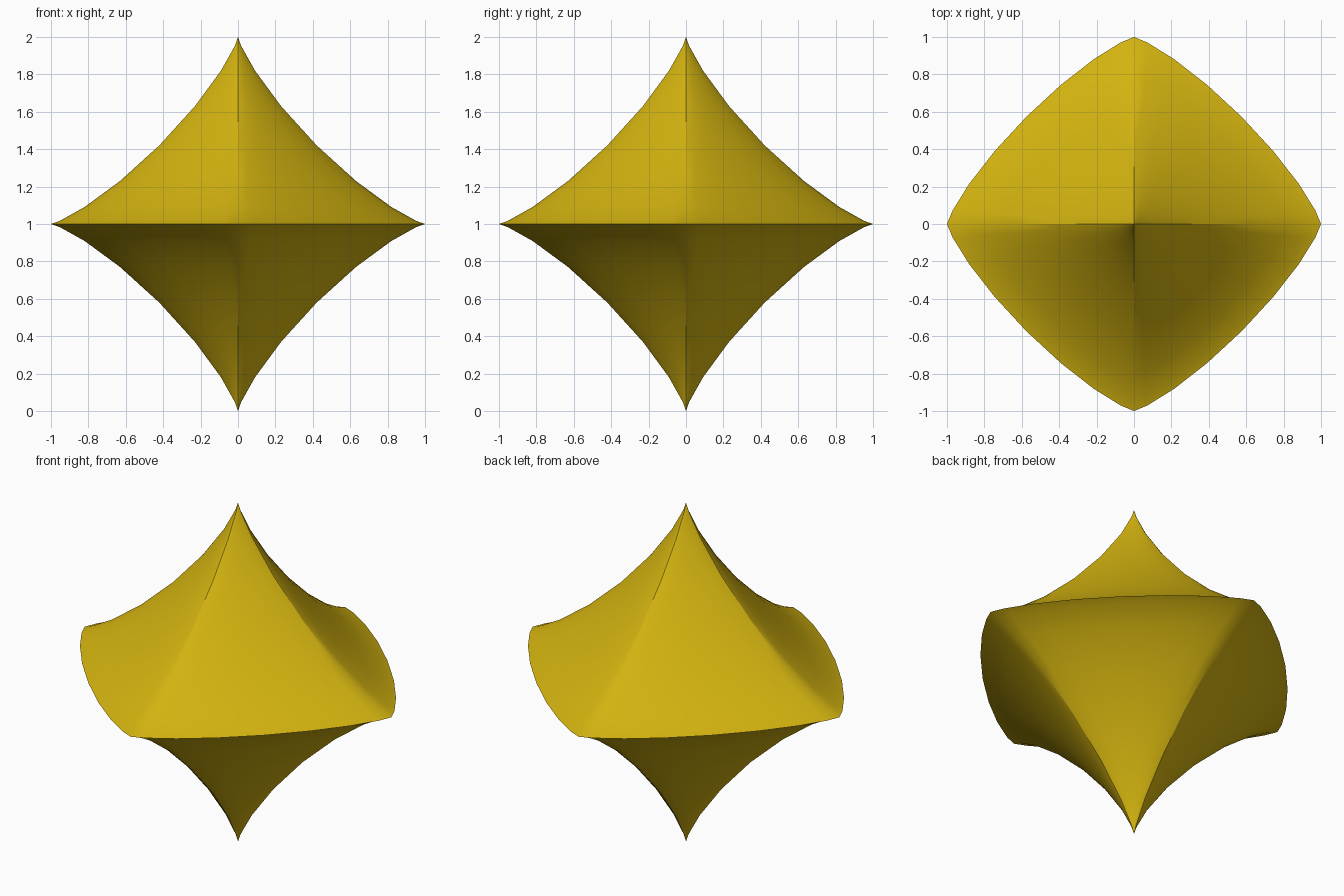
import bpy, bmesh, math

cube = bpy.data.objects.get("Cube")
if cube:
    bpy.data.objects.remove(cube, do_unlink=True)

SEGMENTS = 32          # around the vertical axis
RINGS = 16             # from bottom tip to top tip
PINCH = 2.5            # concave profile from tip to corner
BULGE = 1.6            # convex, four-cornered outline


def power(value, exponent):
    """Signed power, with tiny values snapped to zero."""
    if abs(value) < 1e-6:
        return 0.0
    return math.copysign(abs(value) ** exponent, value)


# Gold material
gold = bpy.data.materials.new("gold yellow")
gold.use_nodes = True
color = (0.65, 0.45, 0.005, 1.0)
gold.diffuse_color = color
gold.node_tree.nodes["Principled BSDF"].inputs["Base Color"].default_value = color

# Rings of the pinched, four-cornered body
bm = bmesh.new()
rings = []
for i in range(1, RINGS):
    lat = math.pi * (i / RINGS - 0.5)
    radius, height = power(math.cos(lat), PINCH), 1 + power(math.sin(lat), PINCH)
    ring = []
    for j in range(SEGMENTS):
        lon = math.tau * j / SEGMENTS
        ring.append(bm.verts.new((radius * power(math.cos(lon), BULGE),
                                  radius * power(math.sin(lon), BULGE), height)))
    rings.append(ring)
bottom_tip = bm.verts.new((0, 0, 0))
top_tip = bm.verts.new((0, 0, 2))

# Skin between the rings and the two tips
for j in range(SEGMENTS):
    k = (j + 1) % SEGMENTS
    bm.faces.new((bottom_tip, rings[0][k], rings[0][j]))
    bm.faces.new((top_tip, rings[-1][j], rings[-1][k]))
    for low, high in zip(rings, rings[1:]):
        bm.faces.new((low[j], low[k], high[k], high[j]))

mesh = bpy.data.meshes.new("pinched_body")
bm.to_mesh(mesh)
bm.free()
mesh.materials.append(gold)
body = bpy.data.objects.new("pinched_body", mesh)
bpy.context.collection.objects.link(body)

# Smooth faces with sharp ridges
bpy.ops.object.select_all(action="DESELECT")
body.select_set(True)
bpy.context.view_layer.objects.active = body
bpy.ops.object.shade_smooth_by_angle(angle=math.radians(30))
